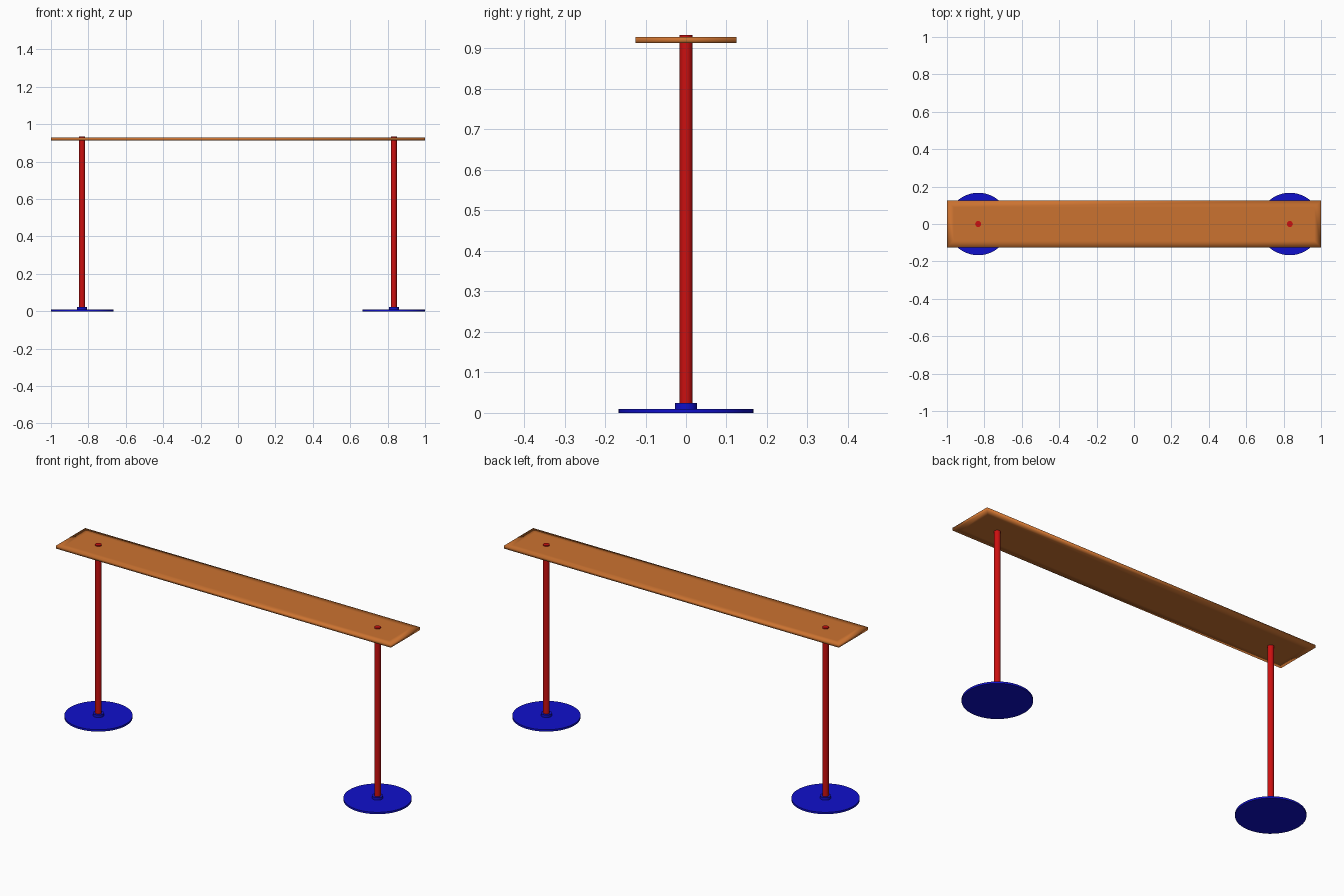
import bpy
import bmesh
from math import radians

cube = bpy.data.objects.get("Cube")
if cube:
    bpy.data.objects.remove(cube)


def material(name, rgb):
    mat = bpy.data.materials.new(name)
    mat.use_nodes = True
    colour = (*rgb, 1)
    mat.diffuse_color = colour
    mat.node_tree.nodes["Principled BSDF"].inputs["Base Color"].default_value = colour
    return mat


wood = material("warm wood", (0.6, 0.17, 0.03))
red = material("red paint", (0.6, 0.005, 0.005))
blue = material("blue paint", (0.005, 0.005, 0.6))


def cylinder(name, radius, bottom, top, x, mat):
    bpy.ops.mesh.primitive_cylinder_add(vertices=48, radius=radius, depth=top - bottom,
                                        location=(x, 0, (bottom + top) / 2))
    obj = bpy.context.object
    obj.name = name
    obj.data.materials.append(mat)
    bpy.ops.object.shade_smooth_by_angle(angle=radians(40))


# Two posts, each on a round foot with a collar
for side, x in (("left", 0.833), ("right", -0.833)):
    cylinder(side + "_foot", 0.167, 0, 0.01, x, blue)
    cylinder(side + "_collar", 0.027, 0.005, 0.024, x, blue)
    cylinder(side + "_post", 0.016, 0.01, 0.933, x, red)

# Plank with a softly shaded border
bpy.ops.mesh.primitive_cube_add(size=1, location=(0, 0, 0.9205))
plank = bpy.context.object
plank.name = "plank"
plank.data.materials.append(wood)
bm = bmesh.new()
bm.from_mesh(plank.data)
bmesh.ops.scale(bm, vec=(2, 0.25, 0.015), verts=bm.verts)
faces = [f for f in bm.faces if abs(f.normal.z) > 0.5]
bmesh.ops.inset_individual(bm, faces=faces, thickness=0.05)
for face in bm.faces:
    face.smooth = True
bm.to_mesh(plank.data)
bm.free()
